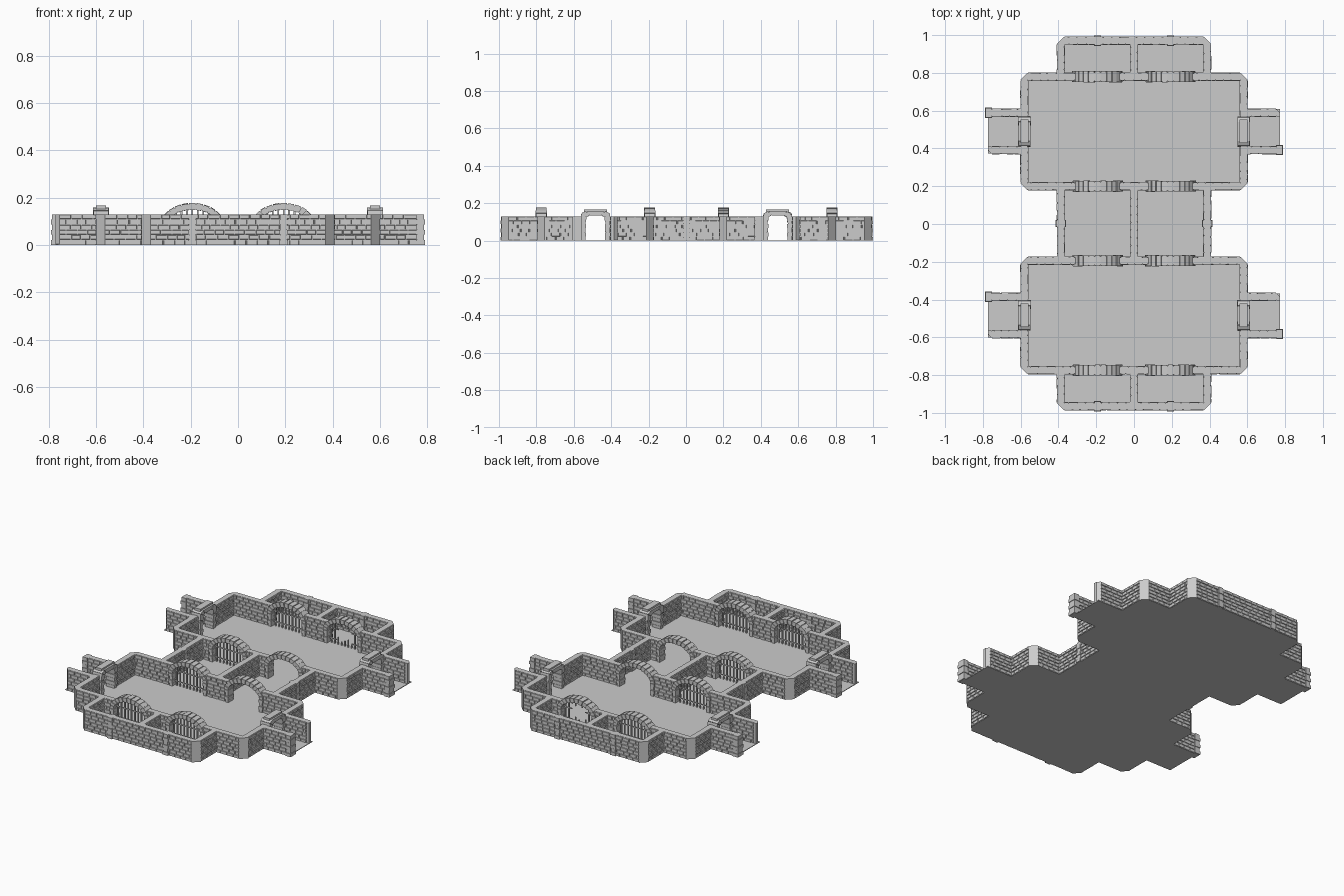
import bpy, bmesh, math, random
from mathutils import Vector

if "Cube" in bpy.data.objects:
    bpy.data.objects.remove(bpy.data.objects["Cube"])

random.seed(4)
H, ROWS, T, YC = 0.13, 6, 0.017, 0.003      # wall height, courses, half core, centre shift
RH = H / ROWS
parts = {}


def part(name):
    return parts.setdefault(name, bmesh.new())


def hexa(bm, lo, hi):
    """Solid between two matching polygons."""
    a = [bm.verts.new(p) for p in lo]
    b = [bm.verts.new(p) for p in hi]
    n = len(a)
    bm.faces.new(a[::-1])
    bm.faces.new(b)
    for i in range(n):
        j = (i + 1) % n
        bm.faces.new((a[i], a[j], b[j], b[i]))


def rect(x0, x1, y0, y1):
    return [(x0, y0), (x1, y0), (x1, y1), (x0, y1)]


def prism(bm, poly, z0, z1):
    hexa(bm, [(x, y, z0) for x, y in poly], [(x, y, z1) for x, y in poly])


class Frame:
    """Local wall axes: u along the wall, v across it, z up."""
    def __init__(self, p0, p1):
        p0, p1 = Vector(p0), Vector(p1)
        self.o, self.len = (p0 + p1) / 2, (p1 - p0).length
        self.d = (p1 - p0).normalized()
        self.n = Vector((-self.d.y, self.d.x))

    def at(self, u, v, z):
        p = self.o + self.d * u + self.n * v
        return (p.x, p.y, z)

    def box(self, bm, u0, u1, v0, v1, z0, z1):
        hexa(bm, [self.at(u, v, z0) for u, v in rect(u0, u1, v0, v1)],
             [self.at(u, v, z1) for u, v in rect(u0, u1, v0, v1)])


# Opening shapes: outer half width, outer rise, inner half width, inner rise,
# spring height, exponent, stone count, half depth, core gap
ROUND = (0.133, 0.094, 0.107, 0.066, 0.083, 2, 13, 0.028, 0.116)
SQUARE = (0.081, 0.068, 0.052, 0.045, 0.090, 5, 5, 0.032, 0.066)


def half_width(kind, z):
    a, b, _, _, c, n = kind[:6]
    if z <= c:
        return a
    return a * max(0, 1 - ((z - c) / b) ** n) ** (1 / n)


def curve(a, b, c, n, t):
    co, si = math.cos(t), max(0, math.sin(t))
    return a * math.copysign(abs(co) ** (2 / n), co), c + b * si ** (2 / n)


def brick(f, bm, u0, u1, side, z0, z1):
    """Tapered stone standing proud of the wall core."""
    if u1 - u0 < 0.008:
        return
    out, g, k = T + random.uniform(0.003, 0.0055), 0.0014, 0.0016
    ring = lambda v, e: [f.at(u0 + e, v, z0 + e), f.at(u1 - e, v, z0 + e),
                         f.at(u1 - e, v, z1 - e), f.at(u0 + e, v, z1 - e)]
    hexa(bm, ring(side * (T - 0.002), g), ring(side * out, g + k))


def wall(p0, p1, openings=()):
    f = Frame(p0, p1)
    ends = [-f.len / 2] + [e for u, k in openings for e in (u - k[8], u + k[8])] + [f.len / 2]
    for a, b in zip(ends[::2], ends[1::2]):
        f.box(part("wall_core"), a, b, -T, T, 0, H)
    for r in range(ROWS):
        z0, z1 = r * RH, (r + 1) * RH
        e = [-f.len / 2]
        for u, k in openings:
            w = half_width(k, (z0 + z1) / 2)
            e += [u - w, u + w]
        e.append(f.len / 2)
        for side in (-1, 1):
            for a, b in zip(e[::2], e[1::2]):
                u = a
                step = 0.022 if r % 2 else 0.043
                while u < b - 0.001:
                    v = min(u + step + random.uniform(-0.006, 0.006), b)
                    if b - v < 0.014:
                        v = b
                    brick(f, part("wall_bricks"), u, v, side, z0, z1)
                    u, step = v, 0.043
    return f


def arch(f, u, kind):
    """Jamb stones, ring of wedge stones and a recessed ring behind the joints."""
    ao, bo, ai, bi, c, n, count, dep, _ = kind
    bm = part("doorway_stones")
    for s in (-1, 1):
        for r in range(4):
            j = 0.004 * (r % 2)
            lo, hi = sorted((u + s * (ai - j / 2), u + s * (ao - 0.006 + j)))
            f.box(bm, lo, hi, -dep + 0.003 - j, dep - 0.003 + j,
                  r * c / 4 + 0.001, (r + 1) * c / 4 - 0.001)
        lo, hi = sorted((u + s * (ai + 0.004), u + s * (ao - 0.008)))
        f.box(bm, lo, hi, -dep + 0.007, dep - 0.007, 0, c)
    for i in range(count):
        for gap, sh in ((0.018, random.uniform(-0.001, 0.002)), (0, -0.005)):
            t0, t1 = math.pi * i / count + gap, math.pi * (i + 1) / count - gap
            q = [curve(ai - sh / 2, bi - sh / 2, c, n, t0), curve(ao + sh, bo + sh, c, n, t0),
                 curve(ao + sh, bo + sh, c, n, t1), curve(ai - sh / 2, bi - sh / 2, c, n, t1)]
            hexa(bm, [f.at(u + x, -dep - sh, z) for x, z in q],
                 [f.at(u + x, dep + sh, z) for x, z in q])
    if kind is SQUARE:      # capping stone
        f.box(bm, u - 0.062, u + 0.062, -0.021, 0.021, 0.148, 0.167)


def gate(f, u, broken):
    """Iron bars filling a round arch."""
    bm, r = part("gate_bars"), 0.0035
    for i in range(9):
        x = -0.092 + i * 0.023
        top = 0.083 + 0.066 * math.sqrt(1 - (x / 0.107) ** 2) + 0.004
        spans = [(0, top)]
        if broken and 2 <= i <= 6:
            spans = [(0, 0.025 + 0.012 * (i % 3)), (top - 0.02 - 0.014 * (i % 2), top)]
        for z0, z1 in spans:
            f.box(bm, u + x - r, u + x + r, -r, r, z0, z1)
    for z in (0.03, 0.095):
        for a, b in ([(-0.107, -0.045), (0.045, 0.107)] if broken else [(-0.107, 0.107)]):
            f.box(bm, u + a, u + b, -0.0025, 0.0025, z - 0.003, z + 0.003)


def pillar(x, y, hx, hy):
    bm = part("pilasters")
    prism(bm, rect(x - hx + 0.004, x + hx - 0.004, y - hy + 0.004, y + hy - 0.004), 0, H)
    for r in range(ROWS):
        j = 0.003 * (r % 2)
        prism(bm, rect(x - hx + j, x + hx - j, y - hy + j, y + hy - j),
              r * RH + 0.001, (r + 1) * RH - (0.001 if r < ROWS - 1 else 0))


# Two identical halves, the second turned by 180 degrees
for s in (1, -1):
    P = lambda x, y: (s * x, s * y + YC)

    def corner(x, y, sx, sy):
        """Plain chamfered wall corner."""
        ix, iy, w = x - sx * T, y - sy * T, 2 * T + 0.004
        prism(part("chamfered_corners"), [P(ix, iy), P(ix + sx * w, iy), P(ix, iy + sy * w)], 0, H)

    # large hall walls with round arches
    for y in (0.777, 0.197):
        f = wall(P(-0.563, y), P(0.563, y), [(-0.193, ROUND), (0.193, ROUND)])
        for u in (-0.193, 0.193):
            arch(f, u, ROUND)
            wx = s * u
            if wx < 0 or y > 0.5:
                gate(f, u, wx > 0 and s > 0)
    # hall side walls with square doorways, plus corridors
    for m in (1, -1):
        f = wall(P(m * 0.58, 0.214), P(m * 0.58, 0.760), [(0, SQUARE)])
        arch(f, 0, SQUARE)
        for y in (0.586, 0.388):
            wall(P(m * 0.597, y), P(m * 0.755, y))
            k = 1 if y > 0.5 else -1
            if k == -m:
                pillar(*P(m * 0.771, y), 0.019, 0.027)
            else:
                prism(part("corridor_ends"), [P(m * 0.755, y - k * 0.019), P(m * 0.772, y - k * 0.019),
                      P(m * 0.772, y), P(m * 0.755, y + k * 0.019)], 0, H)
        corner(m * 0.58, 0.777, m, 1)
        corner(m * 0.58, 0.197, m, -1)
        corner(m * 0.387, 0.968, m, 1)
        wall(P(m * 0.387, 0.794), P(m * 0.387, 0.951))
        pillar(*P(m * 0.193, 0.968), 0.018, 0.028)
    # end cells
    wall(P(-0.370, 0.968), P(0.370, 0.968))
    wall(P(0, 0.794), P(0, 0.951))

# middle rooms
for x in (-0.387, 0, 0.387):
    wall((x, -0.180 + YC), (x, 0.180 + YC))
    if x:
        pillar(x, YC, 0.028, 0.018)

# floor slab following the whole footprint
quarter = [(.37, .985), (.405, .95), (.405, .795), (.563, .795), (.598, .76), (.598, .605),
           (.772, .605), (.772, .37), (.598, .37), (.598, .212), (.563, .177), (.405, .177)]
right = quarter + [(x, -y) for x, y in reversed(quarter)]
outline = right + [(-x, y) for x, y in reversed(right)]
prism(part("floor"), [(x, y + YC) for x, y in outline], 0, 0.004)

for name, bm in parts.items():
    bmesh.ops.recalc_face_normals(bm, faces=bm.faces)
    me = bpy.data.meshes.new(name)
    bm.to_mesh(me)
    bm.free()
    bpy.context.collection.objects.link(bpy.data.objects.new(name, me))
